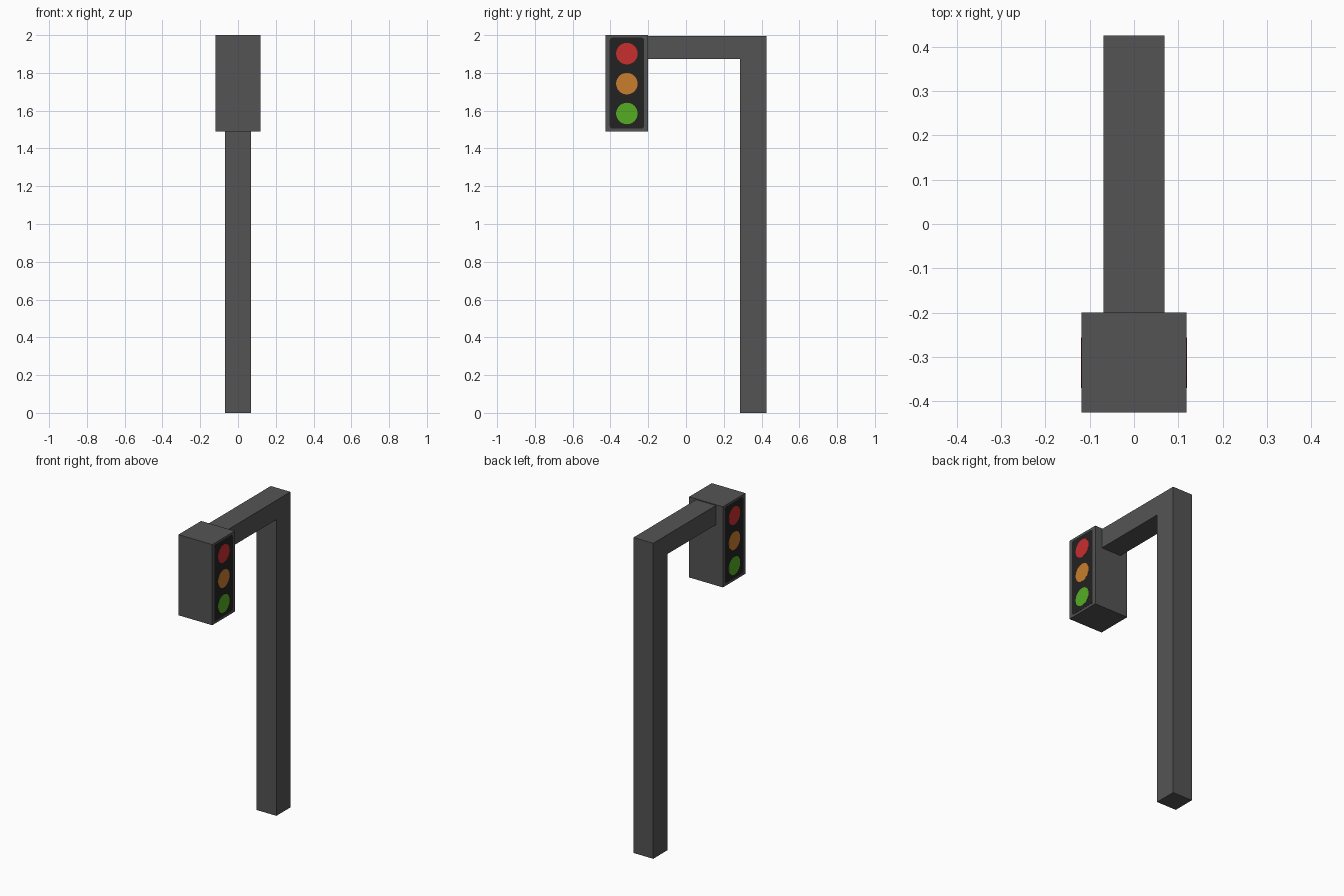
import bpy, bmesh, math

if "Cube" in bpy.data.objects:
    bpy.data.objects.remove(bpy.data.objects["Cube"])


def material(name, r, g, b):
    lin = [((c / 255 + 0.055) / 1.055) ** 2.4 for c in (r, g, b)]
    m = bpy.data.materials.new(name)
    m.diffuse_color = (*lin, 1.0)
    m.use_nodes = True
    m.node_tree.nodes["Principled BSDF"].inputs["Base Color"].default_value = m.diffuse_color
    return m


grey = material("dark grey", 84, 84, 84)
black = material("black", 34, 34, 34)
red = material("red", 200, 46, 48)
amber = material("amber", 200, 125, 45)
green = material("green", 85, 172, 36)


def extrude_x(name, profile, x0, x1, mat):
    """Solid made from a (y, z) outline swept from x0 to x1."""
    bm = bmesh.new()
    face = bm.faces.new([bm.verts.new((x0, y, z)) for y, z in profile])
    new = bmesh.ops.extrude_face_region(bm, geom=[face])["geom"]
    verts = [v for v in new if isinstance(v, bmesh.types.BMVert)]
    bmesh.ops.translate(bm, verts=verts, vec=(x1 - x0, 0, 0))
    bmesh.ops.recalc_face_normals(bm, faces=bm.faces)
    mesh = bpy.data.meshes.new(name)
    bm.to_mesh(mesh)
    bm.free()
    mesh.materials.append(mat)
    obj = bpy.data.objects.new(name, mesh)
    bpy.context.collection.objects.link(obj)
    return obj


def arc(cy, cz, r, start, end, n):
    return [(cy + r * math.cos(math.radians(start + (end - start) * i / n)),
             cz + r * math.sin(math.radians(start + (end - start) * i / n)))
            for i in range(n + 1)]


# Post and arm as one bent square beam
extrude_x("post_and_arm",
          [(0.285, 0), (0.426, 0), (0.426, 1.995), (-0.2, 1.995),
           (-0.2, 1.873), (0.285, 1.873)], -0.069, 0.069, grey)

# Signal box
extrude_x("signal_box",
          [(-0.426, 1.49), (-0.2, 1.49), (-0.2, 2.0), (-0.426, 2.0)],
          -0.118, 0.118, grey)

# Rounded lamp panel outline
y0, y1, z0, z1, r = -0.404, -0.222, 1.505, 1.987, 0.015
panel = (arc(y1 - r, z1 - r, r, 0, 90, 3) + arc(y0 + r, z1 - r, r, 90, 180, 3)
         + arc(y0 + r, z0 + r, r, 180, 270, 3) + arc(y1 - r, z0 + r, r, 270, 360, 3))

# Panel and three lamps on both sides of the box
for side, s in (("right", 1), ("left", -1)):
    extrude_x(f"panel_{side}", panel, s * 0.117, s * 0.119, black)
    for label, z, mat in (("red", 1.902, red), ("amber", 1.743, amber),
                          ("green", 1.585, green)):
        circle = arc(-0.313, z, 0.057, 0, 360, 32)[:-1]
        extrude_x(f"{label}_lamp_{side}", circle, s * 0.118, s * 0.120, mat)
